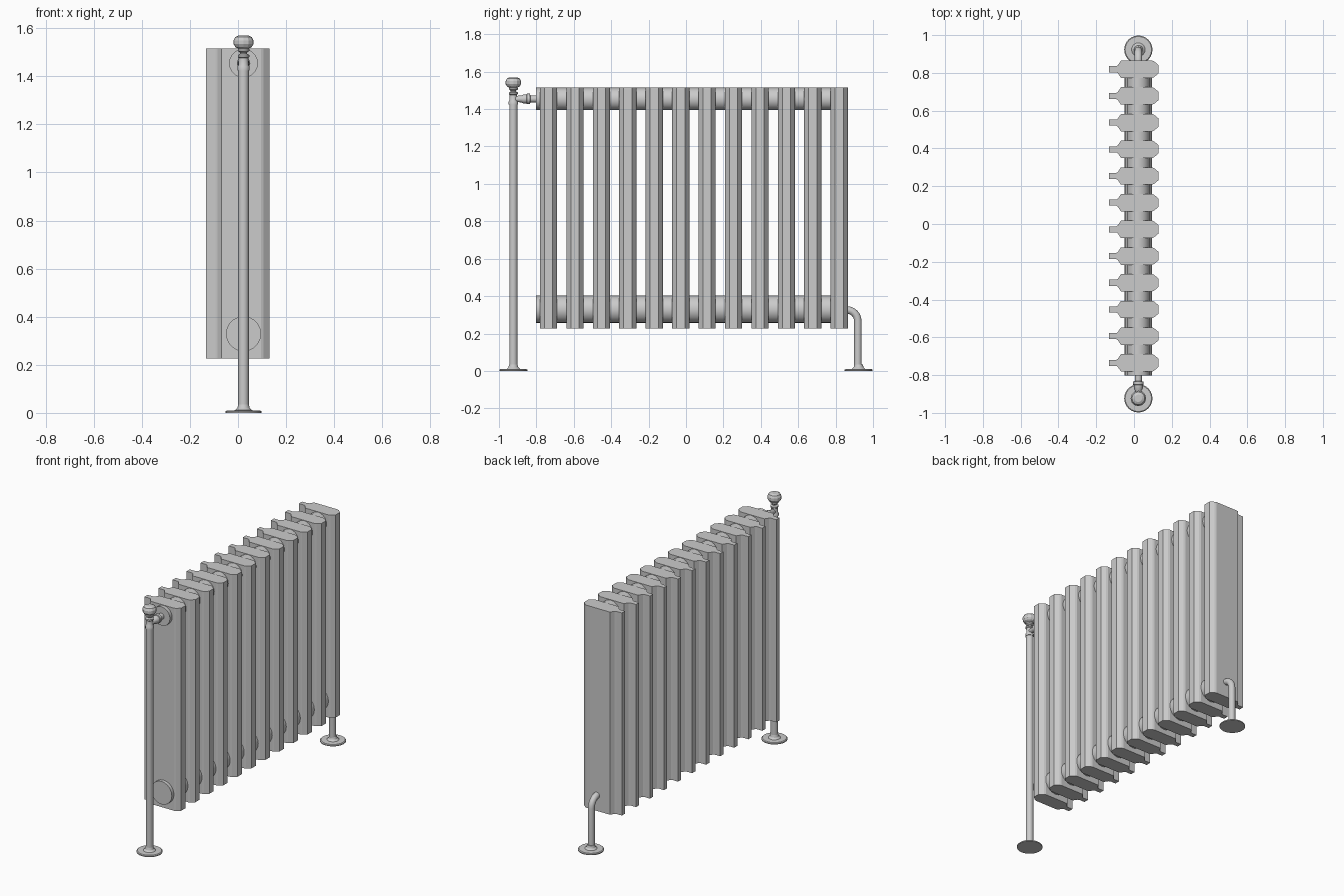
import bpy
import math
from mathutils import Vector

if "Cube" in bpy.data.objects:
    bpy.data.objects.remove(bpy.data.objects["Cube"])

CX = 0.023          # centre line of all pipework


def make_object(name, verts, faces, smooth=True):
    mesh = bpy.data.meshes.new(name)
    mesh.from_pydata(verts, [], faces)
    obj = bpy.data.objects.new(name, mesh)
    bpy.context.collection.objects.link(obj)
    if smooth:
        bpy.ops.object.select_all(action='DESELECT')
        obj.select_set(True)
        bpy.context.view_layer.objects.active = obj
        bpy.ops.object.shade_smooth_by_angle(angle=math.radians(32))
    return obj


def skin(name, rings, smooth=True):
    """Join equal rings of points into a capped tube."""
    n = len(rings[0])
    verts = [p for ring in rings for p in ring]
    faces = [(r * n + i, r * n + (i + 1) % n, (r + 1) * n + (i + 1) % n, (r + 1) * n + i)
             for r in range(len(rings) - 1) for i in range(n)]
    faces.append(tuple(reversed(range(n))))
    faces.append(tuple(range((len(rings) - 1) * n, len(rings) * n)))
    return make_object(name, verts, faces, smooth)


def ring(centre, u, v, radius, sides):
    return [Vector(centre) + radius * (math.cos(a) * Vector(u) + math.sin(a) * Vector(v))
            for a in (2 * math.pi * i / sides for i in range(sides))]


def lathe_z(name, y, profile, sides=16, smooth=True):
    return skin(name, [ring((CX, y, z), (1, 0, 0), (0, 1, 0), r, sides)
                       for r, z in profile], smooth)


def lathe_y(name, z, profile, sides=16, smooth=True):
    return skin(name, [ring((CX, y, z), (0, 0, 1), (1, 0, 0), r, sides)
                       for r, y in profile], smooth)


# Radiator columns: one plan outline with a narrow rear tab, extruded upward
half = [(-0.133, 0.016), (-0.094, 0.016), (-0.086, 0.021), (-0.069, 0.046),
        (0.096, 0.046), (0.106, 0.042), (0.130, 0.022)]
outline = [(x, -y) for x, y in half] + [(x, y) for x, y in reversed(half)]
for i in range(12):
    cy = -0.735 + i * 0.1413
    skin(f"radiator_column_{i + 1}",
         [[(x, cy + y, z) for x, y in outline] for z in (0.226, 1.516)], smooth=False)

# Header pipes running through all columns
lathe_y("upper_header", 1.454, [(0.06, -0.803), (0.06, 0.82)], 20)
lathe_y("lower_header", 0.329, [(0.073, -0.803), (0.073, 0.82)], 20)

# Floor flanges, with a small collar around each pipe
for name, y in (("front_floor_flange", -0.923), ("back_floor_flange", 0.923)):
    lathe_z(name, y, [(0.075, 0), (0.075, 0.006), (0.07, 0.01), (0.036, 0.011),
                      (0.026, 0.02), (0.022, 0.035)], 24)

# Tall supply pipe
lathe_z("supply_pipe", -0.923, [(0.022, 0.004), (0.022, 1.435)])

# Return pipe with elbow into the end column
path = [((0.919, 0.004), 0.0), ((0.919, 0.266), 0.0)]
for k in range(1, 7):
    a = k * math.pi / 12
    path.append(((0.859 + 0.06 * math.cos(a), 0.266 + 0.06 * math.sin(a)), a))
path.append(((0.84, 0.326), math.pi / 2))
skin("return_pipe", [ring((CX, y, z), (1, 0, 0), (0, math.cos(a), math.sin(a)), 0.02, 16)
                     for (y, z), a in path])

# Valve body, stem and knob
lathe_z("valve_body", -0.923,
        [(0.025, 1.424), (0.025, 1.44), (0.02, 1.448), (0.02, 1.476), (0.024, 1.48),
         (0.024, 1.488), (0.014, 1.494), (0.014, 1.498), (0.024, 1.505),
         (0.024, 1.513), (0.014, 1.524)], 12)
lathe_z("valve_knob", -0.923,
        [(0.016, 1.512), (0.034, 1.521), (0.041, 1.533), (0.041, 1.549),
         (0.034, 1.563), (0.02, 1.57)], 12, smooth=False)

# Horizontal valve connection with coupling nut
lathe_y("valve_connector", 1.454,
        [(0.016, -0.923), (0.018, -0.88), (0.024, -0.87), (0.024, -0.853),
         (0.028, -0.851), (0.028, -0.835), (0.019, -0.832), (0.019, -0.80)], 12)
